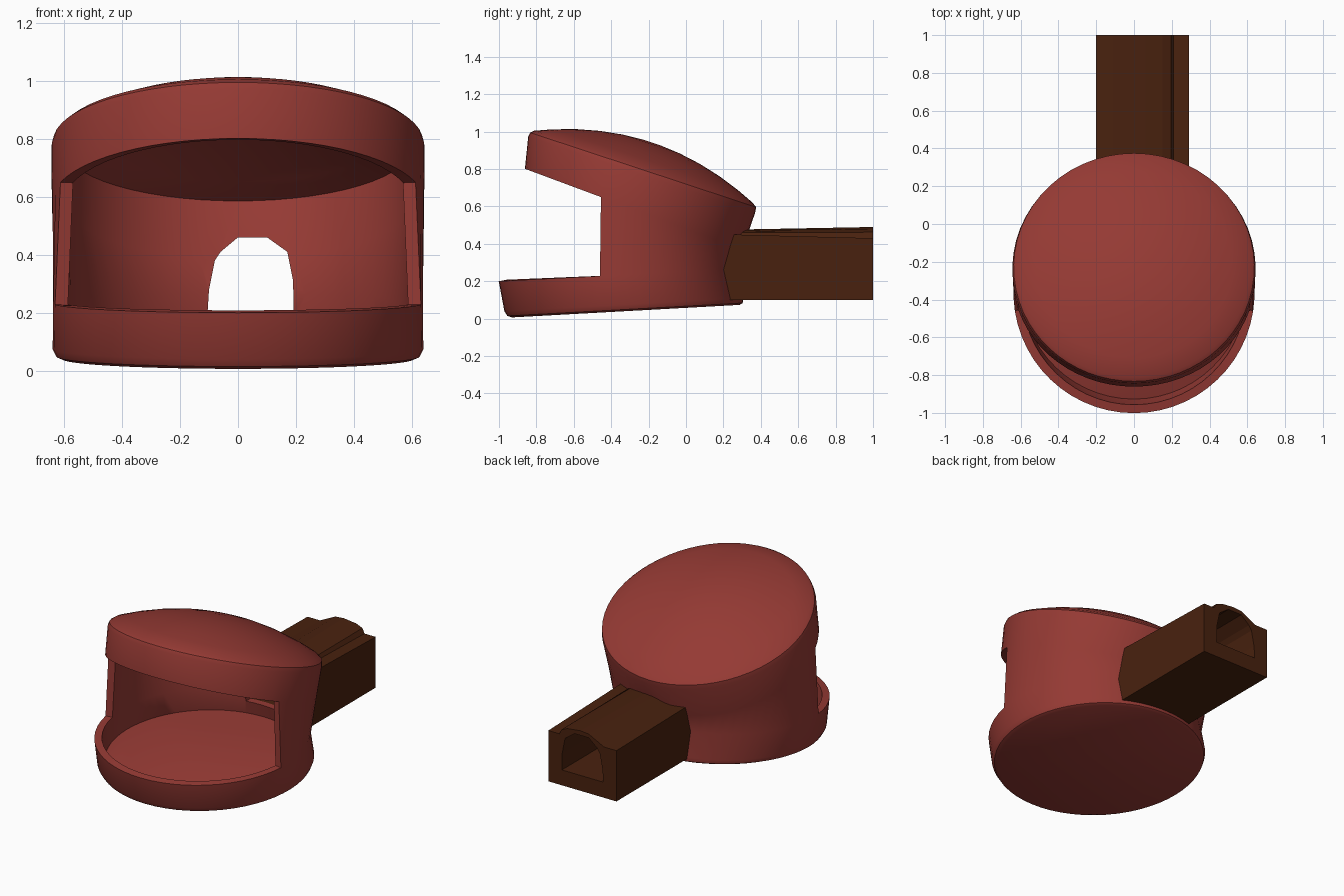
import bpy, bmesh, math

if "Cube" in bpy.data.objects:
    bpy.data.objects.remove(bpy.data.objects["Cube"])


def material(name, rgb):
    m = bpy.data.materials.new(name)
    m.diffuse_color = (*rgb, 1)
    m.use_nodes = True
    m.node_tree.nodes["Principled BSDF"].inputs["Base Color"].default_value = m.diffuse_color
    return m


RED = material("brick_red", (0.30, 0.042, 0.034))
BROWN = material("dark_brown", (0.066, 0.0155, 0.0045))


def finish(name, bm, mat):
    bmesh.ops.recalc_face_normals(bm, faces=bm.faces)
    me = bpy.data.meshes.new(name)
    bm.to_mesh(me)
    bm.free()
    me.materials.append(mat)
    ob = bpy.data.objects.new(name, me)
    bpy.context.collection.objects.link(ob)
    return ob


def loft(bm, rings):
    """Skin closed loops of points and cap both ends; returns the rows of side faces."""
    vs = [[bm.verts.new(p) for p in r] for r in rings]
    n = len(vs[0])
    rows = [[bm.faces.new((a[i], a[(i + 1) % n], b[(i + 1) % n], b[i])) for i in range(n)]
            for a, b in zip(vs, vs[1:])]
    bm.faces.new(vs[0])
    bm.faces.new(vs[-1])
    return rows


FRONT, BACK = 26, 34   # segments of the open front and the walled back


def ring(cy, cz, rx, ry, slope, edge_deg):
    """Tilted circle whose front arc starts edge_deg ahead of its middle."""
    e, t = math.radians(edge_deg), math.atan(slope)
    angs = [math.pi + e + (math.pi - 2 * e) * i / FRONT for i in range(FRONT)]
    angs += [-e + (math.pi + 2 * e) * i / BACK for i in range(BACK)]
    return [(rx * math.cos(a), cy + ry * math.sin(a) * math.cos(t),
             cz + ry * math.sin(a) * math.sin(t)) for a in angs]


# Sections of the drum: tray bottom, tray lip, cap lip, cap rim
SECTIONS = [ring(-0.322, 0.040, 0.605, 0.61, 0.055, 8.6),
            ring(-0.326, 0.049, 0.627, 0.63, 0.055, 8.6),
            ring(-0.332, 0.075, 0.640, 0.64, 0.055, 8.6),
            ring(-0.365, 0.233, 0.638, 0.637, 0.052, 8.6),
            ring(-0.280, 0.585, 0.642, 0.62, -0.372, 17.5),
            ring(-0.237, 0.770, 0.644, 0.640, -0.335, 17.5),
            ring(-0.229, 0.795, 0.637, 0.636, -0.330, 17.5)]
# Domed top
for r in (0.615, 0.52, 0.4, 0.28, 0.16, 0.05):
    h = 0.14 * (1 - (r / 0.62) ** 2)
    SECTIONS.append(ring(-0.228 + 0.314 * h, 0.81 + 0.95 * h, r, r, -0.33, 17.5))


def drum(name, is_open):
    bm = bmesh.new()
    rows = loft(bm, SECTIONS)
    bmesh.ops.recalc_face_normals(bm, faces=bm.faces)
    if is_open:
        bmesh.ops.delete(bm, geom=rows[3][:FRONT], context='FACES')
    return finish(name, bm, RED)


def prism(name, front, back, y0, y1, mat):
    bm = bmesh.new()
    loft(bm, [[(x, y0, z) for x, z in front], [(x, y1, z) for x, z in back]])
    return finish(name, bm, mat)


def cut(ob, cutter):
    m = ob.modifiers.new("cut", 'BOOLEAN')
    m.operation, m.solver, m.object = 'DIFFERENCE', 'EXACT', cutter


def bake(ob):
    bpy.ops.object.select_all(action='DESELECT')
    ob.select_set(True)
    bpy.context.view_layer.objects.active = ob
    bpy.ops.object.convert(target='MESH')


# Helpers: arched tunnel and solid drum
arch = [(-0.105, 0.2), (-0.1, 0.28), (-0.08, 0.38), (-0.06, 0.41), (0, 0.46),
        (0.1, 0.46), (0.17, 0.41), (0.19, 0.31), (0.192, 0.2)]
tunnel_brown = prism("tunnel_cutter", arch, arch, -0.2, 1.2, BROWN)
tunnel_red = prism("tunnel_cutter_wall", arch, arch, -0.2, 1.2, RED)
solid = drum("drum_cutter", False)
solid.data.materials[0] = BROWN

# Hollow drum with open front and a tunnel hole in its back wall
shell = drum("drum_shell", True)
s = shell.modifiers.new("wall", 'SOLIDIFY')
s.thickness, s.offset = 0.045, -1
cut(shell, tunnel_red)
bake(shell)
bpy.ops.object.shade_smooth_by_angle(angle=math.radians(35))

# Square passage with a low arched ridge on top
base = [(-0.2, 0.1), (0.29, 0.1)]
end = base + [(0.29, 0.43), (0.21, 0.43), (0.195, 0.462), (0.15, 0.48),
              (0.06, 0.49), (0, 0.485), (-0.11, 0.43), (-0.2, 0.43)]
start = base + [(0.29, 0.455), (0.21, 0.455), (0.195, 0.46), (0.15, 0.467),
                (0.06, 0.472), (0, 0.47), (-0.11, 0.445), (-0.2, 0.445)]
passage = prism("passage", start, end, 0.05, 1.0, BROWN)
cut(passage, solid)
cut(passage, tunnel_brown)
bake(passage)

for helper in (tunnel_brown, tunnel_red, solid):
    bpy.data.objects.remove(helper)
